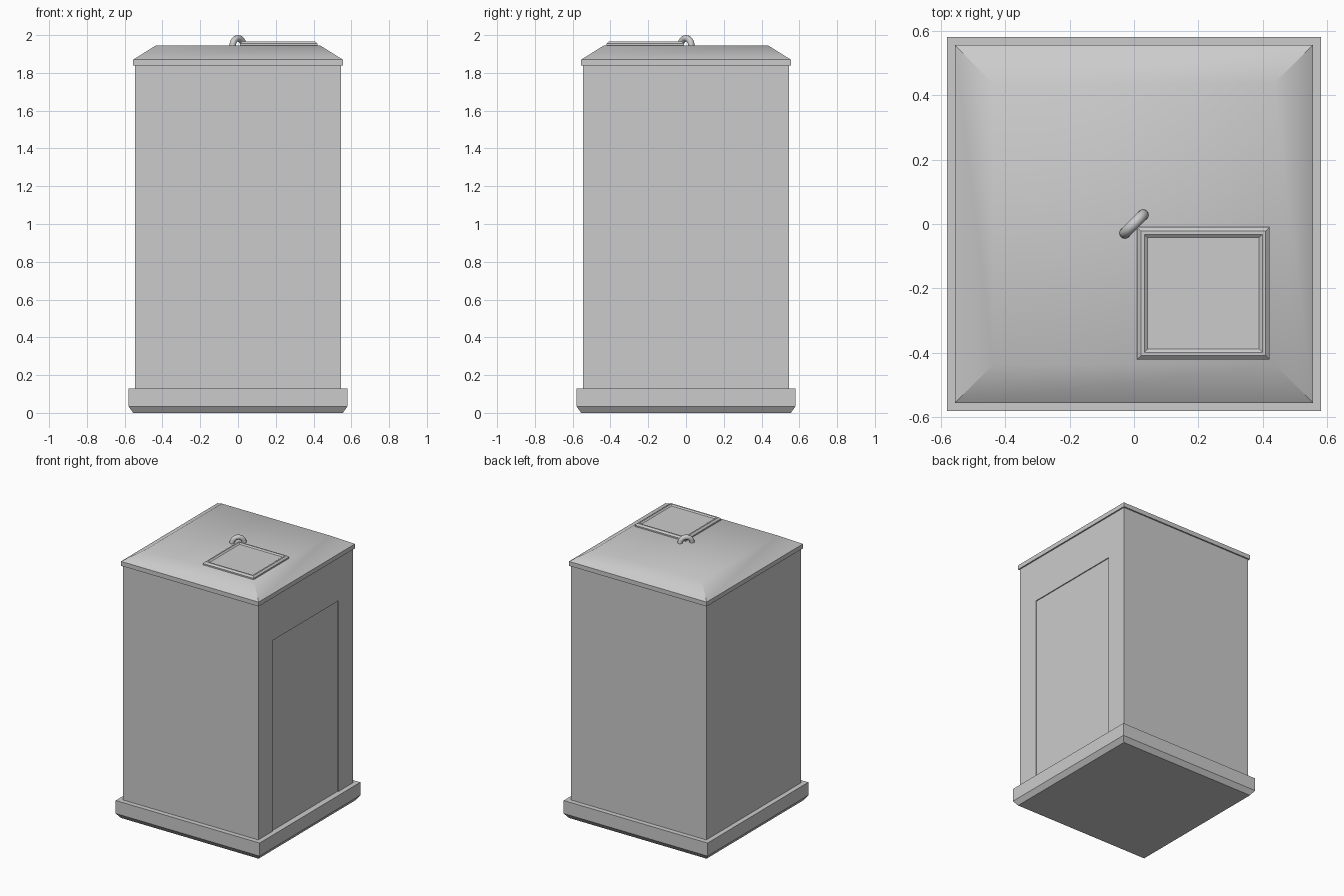
import bpy, bmesh, math

if "Cube" in bpy.data.objects:
    bpy.data.objects.remove(bpy.data.objects["Cube"])


def square_stack(name, profile, centre=(0, 0), smooth=None):
    """Loft square rings given as (half width, z), capped at both ends."""
    bm = bmesh.new()
    rings = []
    for h, z in profile:
        rings.append([bm.verts.new((centre[0] + sx * h, centre[1] + sy * h, z))
                      for sx, sy in ((-1, -1), (1, -1), (1, 1), (-1, 1))])
    for a, b in zip(rings, rings[1:]):
        for i in range(4):
            j = (i + 1) % 4
            bm.faces.new((a[i], a[j], b[j], b[i]))
    bm.faces.new(rings[0][::-1])
    bm.faces.new(rings[-1])
    me = bpy.data.meshes.new(name)
    bm.to_mesh(me)
    bm.free()
    ob = bpy.data.objects.new(name, me)
    bpy.context.collection.objects.link(ob)
    if smooth:
        bpy.ops.object.select_all(action='DESELECT')
        ob.select_set(True)
        bpy.context.view_layer.objects.active = ob
        bpy.ops.object.shade_smooth_by_angle(angle=math.radians(smooth))
    return ob


# Floor plinth with chamfered underside
square_stack("base_plinth", [(0.555, 0), (0.58, 0.035), (0.58, 0.13)])

# Cabin walls
cabin = square_stack("cabin_walls", [(0.545, 0.10), (0.545, 1.845)])

# Shallow doorway recess in the right side
bpy.ops.mesh.primitive_cube_add(size=1, location=(0.588, 0, 0.785))
cutter = bpy.context.object
cutter.name = "doorway_cutter"
cutter.scale = (0.1, 0.76, 1.47)
cutter.hide_render = True
cutter.hide_set(True)
cut = cabin.modifiers.new("doorway", 'BOOLEAN')
cut.operation = 'DIFFERENCE'
cut.solver = 'EXACT'
cut.object = cutter

# Roof: thin rim, softly shaded slope, flat top
square_stack("roof", [(0.555, 1.838), (0.555, 1.87), (0.435, 1.945)], smooth=40)

# Roof hatch: raised frame around a sunken panel
square_stack("roof_hatch",
             [(0.205, 1.94), (0.205, 1.955), (0.193, 1.966), (0.183, 1.966),
              (0.173, 1.958)], centre=(0.215, -0.215))

# Lifting ring, half sunk into the roof centre and turned diagonally
bpy.ops.mesh.primitive_torus_add(major_radius=0.04, minor_radius=0.017,
                                 major_segments=32, minor_segments=16,
                                 location=(0, 0, 1.943),
                                 rotation=(math.pi / 2, 0, math.pi / 4))
bpy.context.object.name = "lifting_ring"
bpy.ops.object.shade_smooth()
